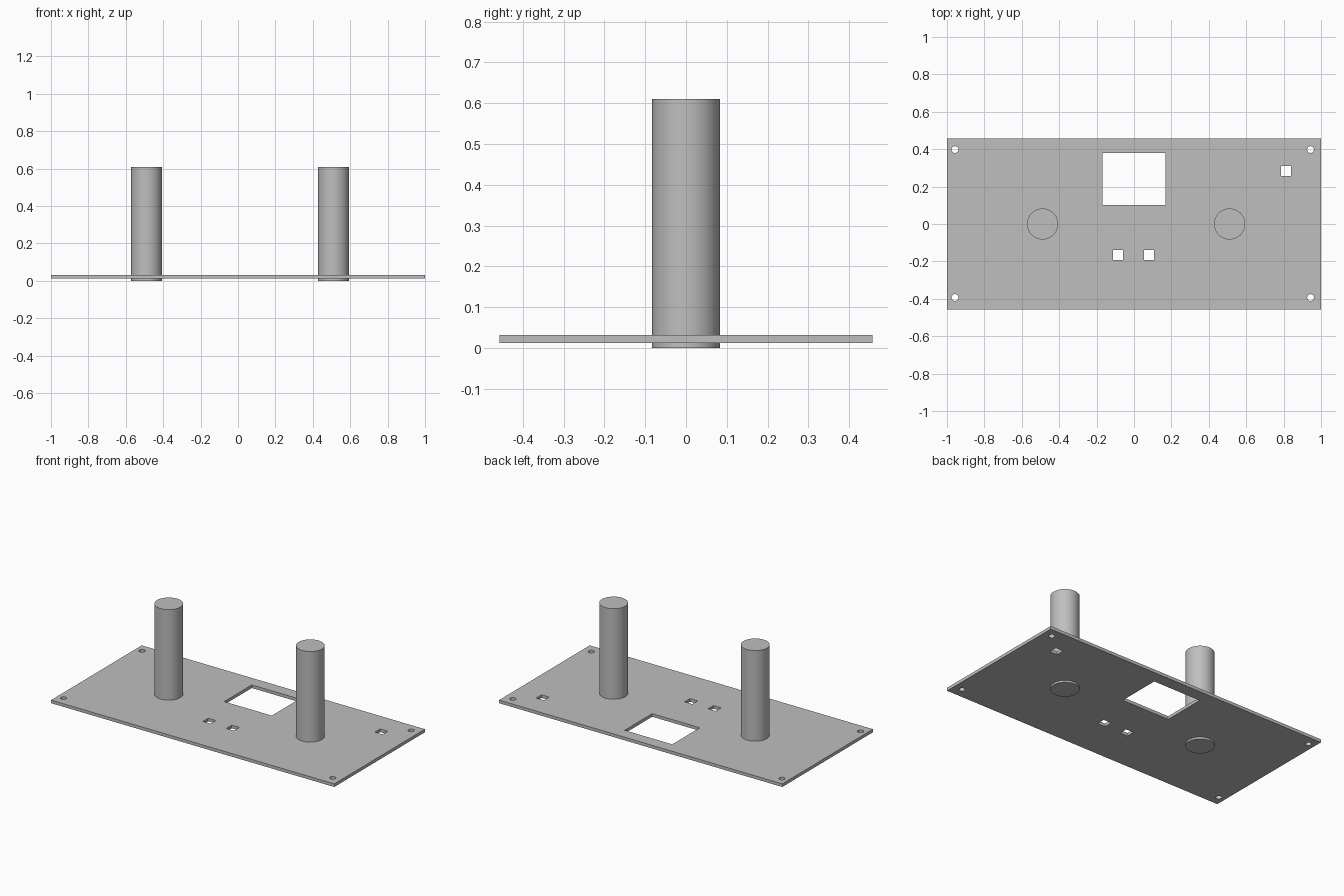
import bpy
import bmesh
from math import radians
from mathutils import Matrix

cube = bpy.data.objects.get("Cube")
if cube:
    bpy.data.objects.remove(cube, do_unlink=True)

# Single grey finish
grey = bpy.data.materials.new("plain_grey")
grey.use_nodes = True
colour = (0.52, 0.52, 0.52, 1)
grey.diffuse_color = colour
grey.node_tree.nodes["Principled BSDF"].inputs["Base Color"].default_value = colour

PLATE_BOTTOM, PLATE_TOP = 0.012, 0.032


def add_box(bm, x0, x1, y0, y1, z0, z1):
    centre = Matrix.Translation(((x0 + x1) / 2, (y0 + y1) / 2, (z0 + z1) / 2))
    size = Matrix.Diagonal((x1 - x0, y1 - y0, z1 - z0, 1))
    bmesh.ops.create_cube(bm, size=1, matrix=centre @ size)


def add_rod(bm, x, y, radius, z0, z1, sides):
    bmesh.ops.create_cone(bm, cap_ends=True, segments=sides, radius1=radius,
                          radius2=radius, depth=z1 - z0,
                          matrix=Matrix.Translation((x, y, (z0 + z1) / 2)))


def finish(bm, name):
    mesh = bpy.data.meshes.new(name)
    bm.to_mesh(mesh)
    bm.free()
    mesh.materials.append(grey)
    obj = bpy.data.objects.new(name, mesh)
    bpy.context.collection.objects.link(obj)
    return obj


def select_only(obj):
    bpy.ops.object.select_all(action="DESELECT")
    obj.select_set(True)
    bpy.context.view_layer.objects.active = obj


# Flat mounting plate
bm = bmesh.new()
add_box(bm, -1, 1, -0.457, 0.457, PLATE_BOTTOM, PLATE_TOP)
plate = finish(bm, "mounting_plate")

# Cutter: display window, square slots and corner screw holes
bm = bmesh.new()
add_box(bm, -0.168, 0.168, 0.101, 0.379, -0.1, 0.1)
for x, y in ((-0.086, -0.166), (0.08, -0.166), (0.813, 0.284)):
    add_box(bm, x - 0.027, x + 0.027, y - 0.027, y + 0.027, -0.1, 0.1)
for x in (-0.957, 0.944):
    for y in (-0.393, 0.398):
        add_rod(bm, x, y, 0.018, -0.1, 0.1, 32)
cutter = finish(bm, "hole_cutter")
cutter.hide_render = True

cut = plate.modifiers.new("holes", "BOOLEAN")
cut.operation = "DIFFERENCE"
cut.solver = "EXACT"
cut.object = cutter
select_only(plate)
bpy.ops.object.modifier_apply(modifier=cut.name)
bpy.data.objects.remove(cutter, do_unlink=True)
bpy.ops.object.shade_smooth_by_angle(angle=radians(30))

# Two posts passing through the plate
for name, x in (("right_post", -0.489), ("left_post", 0.511)):
    bm = bmesh.new()
    add_rod(bm, x, 0, 0.083, 0, 0.61, 64)
    select_only(finish(bm, name))
    bpy.ops.object.shade_smooth_by_angle(angle=radians(30))
